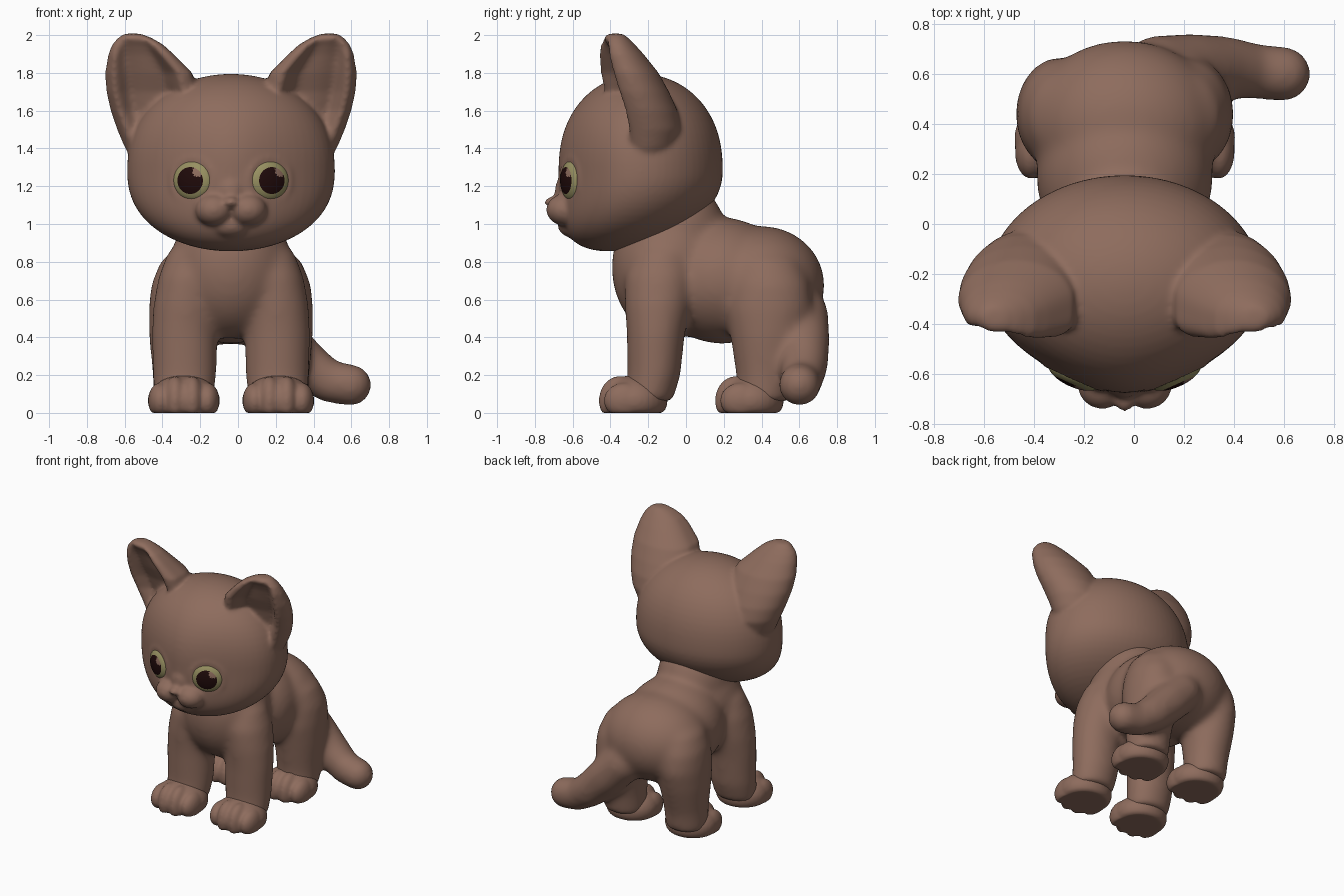
import bpy, bmesh, math
from mathutils import Matrix, Vector

if "Cube" in bpy.data.objects:
    bpy.data.objects.remove(bpy.data.objects["Cube"])

CX = -0.037  # the cat's own symmetry plane


def material(name, rgb):
    m = bpy.data.materials.new(name)
    m.diffuse_color = (*rgb, 1)
    m.use_nodes = True
    m.node_tree.nodes["Principled BSDF"].inputs["Base Color"].default_value = m.diffuse_color
    return m


FUR = material("brown fur", (0.27, 0.15, 0.11))
IRIS = material("olive iris", (0.31, 0.28, 0.12))
PUPIL = material("dark pupil", (0.014, 0.003, 0.003))


def ball(bm, c, r, seg=32):
    """Ellipsoid at c with radii r."""
    m = Matrix.Translation(c) @ Matrix.Diagonal((*r, 1))
    return bmesh.ops.create_uvsphere(bm, u_segments=seg, v_segments=seg // 2,
                                     radius=1, matrix=m)["verts"]


def pair(bm, c, r):
    for s in (-1, 1):
        ball(bm, (s * c[0], c[1], c[2]), r)


def skin(bm, rings):
    """Closed loft through rings of points."""
    loops = [[bm.verts.new(p) for p in ring] for ring in rings]
    n = len(loops[0])
    for a, b in zip(loops, loops[1:]):
        for i in range(n):
            j = (i + 1) % n
            bm.faces.new((a[i], a[j], b[j], b[i]))
    bm.faces.new(loops[0])
    bm.faces.new(loops[-1])


def leg(bm, s, table):
    """Leg from rows of x, y, z, rx, ry."""
    skin(bm, [[(s * x + rx * math.cos(a), y + ry * math.sin(a), z)
               for a in (k * math.tau / 32 for k in range(32))]
              for x, y, z, rx, ry in table])


def to_object(bm, name, mats):
    bmesh.ops.translate(bm, verts=bm.verts, vec=(CX, 0, 0))
    me = bpy.data.meshes.new(name)
    bm.to_mesh(me)
    bm.free()
    ob = bpy.data.objects.new(name, me)
    bpy.context.collection.objects.link(ob)
    for m in mats:
        me.materials.append(m)
    me.polygons.foreach_set("use_smooth", [True] * len(me.polygons))
    return ob


def fuse(bm, name, voxel, smooth):
    """Merge overlapping volumes into one soft skin."""
    bmesh.ops.recalc_face_normals(bm, faces=bm.faces)
    ob = to_object(bm, name, [FUR])
    rm = ob.modifiers.new("merge", "REMESH")
    rm.mode = "VOXEL"
    rm.voxel_size = voxel
    rm.use_smooth_shade = True
    sm = ob.modifiers.new("soften", "SMOOTH")
    sm.factor = 0.5
    sm.iterations = smooth


# Body with legs and tail
bm = bmesh.new()
ball(bm, (0, -.085, .77), (.32, .31, .38))
ball(bm, (0, -.07, .95), (.27, .28, .30))
ball(bm, (0, .19, .70), (.355, .36, .335))
ball(bm, (0, .40, .675), (.39, .335, .315))
for s in (-1, 1):
    leg(bm, s, [(.15, -.12, .95, .07, .09), (.19, -.13, .85, .145, .15),
                (.215, -.14, .72, .17, .185), (.237, -.15, .57, .175, .175),
                (.246, -.16, .42, .175, .155), (.245, -.17, .20, .17, .142),
                (.25, -.20, .06, .155, .13)])
    leg(bm, s, [(.18, .40, .90, .08, .12), (.225, .425, .80, .15, .18),
                (.25, .44, .68, .173, .215), (.26, .44, .55, .176, .23),
                (.262, .435, .40, .172, .20), (.26, .42, .20, .155, .155),
                (.26, .41, .06, .15, .145)])
tail = [(.04, .55, .66, .13), (.13, .61, .52, .145), (.26, .622, .385, .142),
        (.40, .625, .25, .128), (.52, .61, .165, .112), (.635, .60, .147, .112)]
for a, b in zip(tail, tail[1:]):
    for k in range(7):
        p = [u + (v - u) * k / 6 for u, v in zip(a, b)]
        ball(bm, p[:3], [p[3]] * 3, 24)
fuse(bm, "body", 0.016, 36)

# Paws: flat-bottomed mitts with four shallow toes each
for name, y0 in (("front_paw", 0), ("hind_paw", .615)):
    for s, side in ((-1, "left"), (1, "right")):
        bm = bmesh.new()
        x0 = s * .25
        ball(bm, (x0, -.275 + y0, .065), (.192, .178, .135))
        for dx, y, rz in ((-.125, -.325, .095), (-.045, -.352, .13),
                          (.045, -.352, .13), (.125, -.325, .095)):
            ball(bm, (x0 + dx, y + y0, .065), (.064, .11, rz))
        for v in bm.verts:
            v.co.z = max(v.co.z, 0)
        fuse(bm, name + "_" + side, 0.01, 8)

# Head: ellipsoid with a narrowed face and the lower half pushed forward
bm = bmesh.new()
for v in ball(bm, (0, 0, 0), (1, 1, 1), 64):
    x, y, z = v.co
    w = (1 - abs(z) ** 2.3) ** .5 / max((1 - z * z) ** .5, .01) if abs(z) < .99 else 1
    t = max(-z, 0)
    narrow = 1 - .33 * max(-y, 0) ** 3
    v.co = (.55 * x * w * narrow, -.24 + .435 * y * w - .17 * t * t,
            1.28 + z * (.515 if z > 0 else .425))

# Muzzle, nose, bridge and chin
pair(bm, (.09, -.64, 1.075), (.10, .10, .085))
ball(bm, (0, -.69, 1.115), (.042, .062, .032))
ball(bm, (0, -.59, 1.17), (.10, .105, .12))
ball(bm, (0, -.59, .995), (.11, .09, .07))

# Ears: rows of z, inner x, outer x, front y, back y, scoop depth
ears = [(1.33, .15, .52, -.36, -.08, 0), (1.41, .15, .565, -.375, -.04, .04),
        (1.50, .15, .603, -.40, -.02, .10), (1.60, .16, .637, -.425, -.045, .14),
        (1.70, .175, .66, -.455, -.09, .145), (1.80, .205, .667, -.475, -.145, .12),
        (1.90, .305, .65, -.48, -.225, .09), (1.95, .36, .63, -.465, -.27, .05),
        (1.985, .42, .60, -.44, -.305, 0), (2.008, .48, .565, -.41, -.335, 0)]


def ear_ring(s, z, xi, xo, yf, yb, depth):
    """Rounded back, scooped front whose outer rim sits further back."""
    ring = []
    yc = (yf + yb) / 2
    for k in range(56):
        a = k * math.tau / 56
        c, d = math.cos(a), math.sin(a)
        if d > 0:
            y = yc + (yb - yc) * d
        else:
            h = min(max((.80 - abs(c - .08)) / .45, 0), 1)
            y = yc - (yc - yf) * (-d) ** (1.3 if c > 0 else .4) + depth * h * h * (3 - 2 * h)
        ring.append((s * ((xi + xo) / 2 + (xo - xi) / 2 * c), y, z))
    return ring


for s in (-1, 1):
    skin(bm, [ear_ring(s, *row) for row in ears])

# Eye frames: local x right, y up, z outward
frames = []
for s in (-1, 1):
    a = math.radians(24)
    sn, cs = s * math.sin(a), math.cos(a)
    frames.append(Matrix(((cs, 0, sn, s * .201), (sn, 0, -cs, -.602),
                          (0, 1, 0, 1.23), (0, 0, 0, 1))))

# Eyelid rims
for f in frames:
    for k in range(40):
        a = k * math.tau / 40
        ball(bm, f @ Vector((.12 * math.cos(a), .12 * math.sin(a), .003)), [.02] * 3, 12)
fuse(bm, "head_with_ears", 0.0125, 9)

# Eyes: flattened balls with pupil and small glint
for f, side in zip(frames, ("left", "right")):
    bm = bmesh.new()
    bmesh.ops.create_uvsphere(bm, u_segments=56, v_segments=48, radius=1,
                              matrix=Matrix.Diagonal((.112, .108, .05, 1)))
    for face in bm.faces:
        c = face.calc_center_median()
        if c.z > 0 and math.hypot(c.x, c.y) < .072:
            glint = math.hypot(c.x - .046, c.y - .05) < .03
            face.material_index = 2 if glint else 1
    bm.transform(f)
    to_object(bm, "eye_" + side, [IRIS, PUPIL, FUR])
